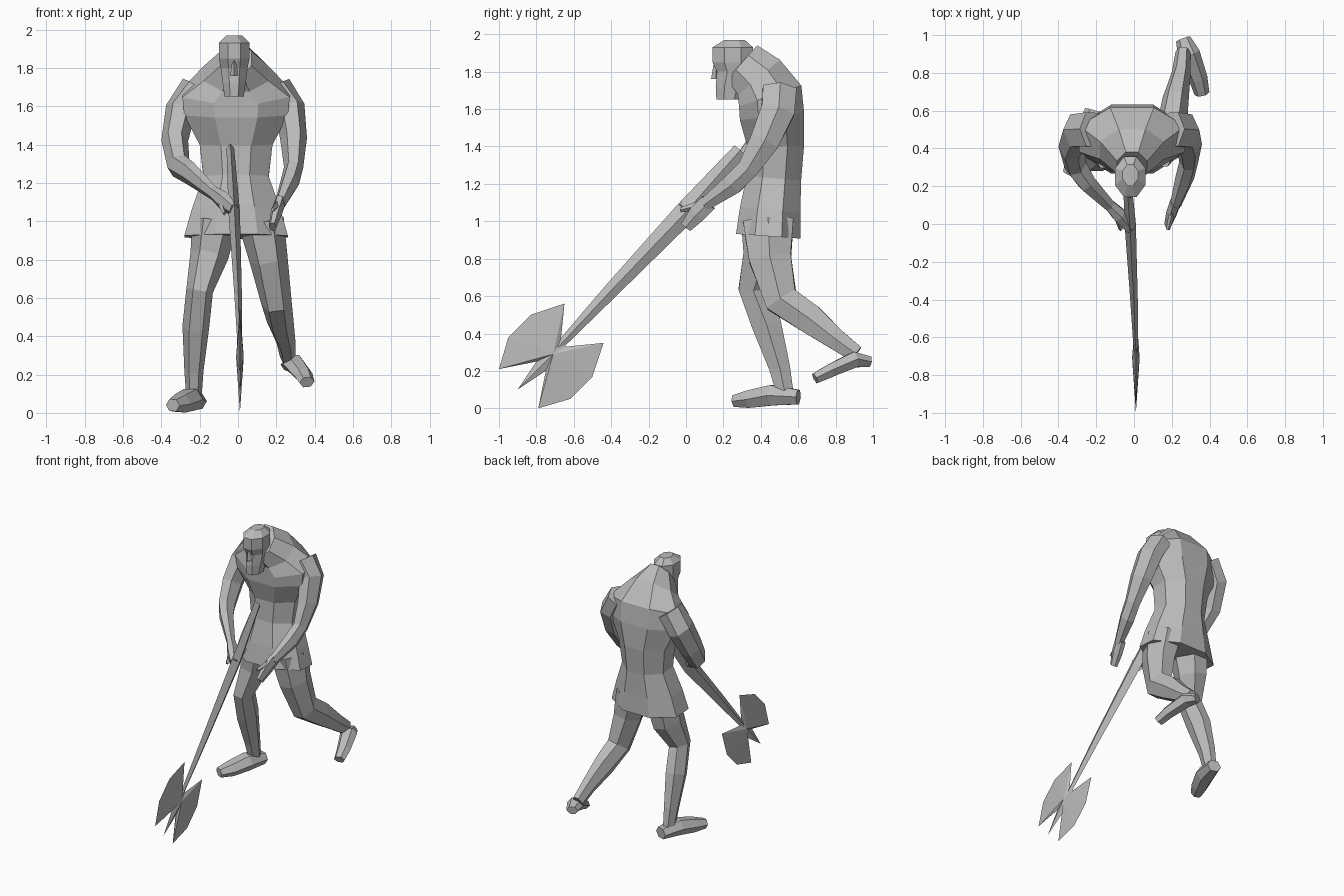
import bpy
import bmesh
import math
from mathutils import Vector

default_cube = bpy.data.objects.get("Cube")
if default_cube:
    bpy.data.objects.remove(default_cube, do_unlink=True)

# One plain grey for the whole figure
GREY = (.5, .5, .5, 1)
grey_material = bpy.data.materials.new("plain grey")
grey_material.use_nodes = True
grey_material.diffuse_color = GREY
shader = grey_material.node_tree.nodes["Principled BSDF"]
shader.inputs["Base Color"].default_value = GREY


def finish(name, bm):
    """Clean up the mesh and turn it into a flat shaded object."""
    bmesh.ops.recalc_face_normals(bm, faces=bm.faces)
    mesh = bpy.data.meshes.new(name)
    bm.to_mesh(mesh)
    bm.free()
    mesh.materials.append(grey_material)
    part = bpy.data.objects.new(name, mesh)
    bpy.context.collection.objects.link(part)


def loft(name, rings, sides, flat_front=False, upright=False):
    """Skin rings of (centre, half width, half depth) set square to their path."""
    bm = bmesh.new()
    turn = math.pi / sides if flat_front else 0
    grow = 1 / math.cos(turn)
    angles = [turn + math.tau * step / sides for step in range(sides)]
    loops = []
    for index, (centre, width, depth) in enumerate(rings):
        following = rings[min(index + 1, len(rings) - 1)][0]
        previous = rings[max(index - 1, 0)][0]
        along = Vector((0, 0, 1)) if upright else (following - previous).normalized()
        across = Vector((1, 0, 0))
        across = (across - along * across.dot(along)).normalized()
        outward = along.cross(across)
        loops.append([
            bm.verts.new(centre + grow * (across * width * math.cos(angle)
                                          + outward * depth * math.sin(angle)))
            for angle in angles
        ])
    for lower, upper in zip(loops, loops[1:]):
        for step in range(sides):
            before = step - 1
            bm.faces.new((lower[before], lower[step], upper[step], upper[before]))
    bm.faces.new(loops[0])
    bm.faces.new(loops[-1])
    finish(name, bm)


def limb(name, *joints, deep=1.3, sides=6):
    """Loft along joints of (x, y, z, half width) with depth in proportion."""
    rings = [(Vector((x, y, z)), width, width * deep) for x, y, z, width in joints]
    loft(name, rings, sides)


# Tunic, chest and hunched shoulders: (y, z, half width), deeper where wider
trunk = [
    (.44, .92, .27), (.45, 1.06, .23), (.47, 1.23, .17), (.48, 1.4, .19),
    (.46, 1.56, .27), (.45, 1.67, .28), (.39, 1.77, .17), (.3, 1.85, .08),
]
loft("torso", [
    (Vector((-.01, y, z)), width, .1 + width * .27) for y, z, width in trunk
], sides=8, flat_front=True)

# Bearded head, widest at the brow
skull = [
    (.23, 1.65, .05), (.24, 1.72, .06), (.26, 1.8, .07),
    (.25, 1.85, .08), (.25, 1.93, .08), (.26, 1.97, .04),
]
loft("head", [
    (Vector((-.02, y, z)), width, width * 1.35) for y, z, width in skull
], sides=8, flat_front=True, upright=True)
limb("nose", (-.02, .16, 1.76, .02), (-.02, .16, 1.84, .01), sides=4)

# Arms: the right one reaches across to the shaft
limb("left_arm",
     (.2, .5, 1.7, .08), (.27, .49, 1.59, .08), (.29, .42, 1.43, .07),
     (.29, .33, 1.28, .05), (.27, .25, 1.2, .05), (.22, .1, 1.09, .03))
limb("left_hand",
     (.22, .12, 1.1, .03), (.2, .06, 1.04, .03), (.18, 0, .97, .02), deep=1.8)
limb("left_thumb", (.21, .09, 1.09, .02), (.18, -.03, 1.06, .01), sides=4)
limb("right_arm",
     (-.22, .5, 1.7, .08), (-.3, .49, 1.58, .08), (-.33, .41, 1.42, .07),
     (-.31, .31, 1.29, .06), (-.25, .22, 1.25, .05), (-.12, .09, 1.14, .03))
limb("right_hand",
     (-.13, .1, 1.15, .03), (-.08, .05, 1.11, .04), (-.02, -.02, 1.06, .03))
limb("right_thumb", (-.1, .07, 1.12, .02), (-.07, -.03, 1.04, .01), sides=4)

# Legs: the right one stands, the left one trails behind
limb("right_leg",
     (-.12, .43, 1, .12), (-.15, .42, .82, .1), (-.2, .36, .64, .07),
     (-.22, .43, .45, .07), (-.23, .5, .22, .05), (-.23, .53, .08, .04))
limb("right_foot",
     (-.21, .6, .06, .05), (-.25, .46, .07, .07), (-.3, .34, .05, .06),
     (-.34, .26, .04, .04), deep=.9)
limb("left_leg",
     (.12, .44, 1, .12), (.16, .45, .8, .1), (.2, .51, .58, .08),
     (.22, .66, .48, .07), (.25, .8, .37, .05), (.26, .91, .29, .04))
limb("left_foot",
     (.26, .98, .25, .04), (.29, .9, .26, .06), (.34, .77, .2, .05),
     (.36, .69, .16, .04), deep=.8)

# Axe shaft, broad by the hands and tapering towards the blades
limb("axe_shaft",
     (-.04, .29, 1.38, .02), (-.02, 0, 1.05, .03), (0, -.4, .63, .02),
     (.01, -.7, .31, .01), deep=2, sides=4)

# Double axe head: one blade outline, mirrored over the shaft, with a tip spike
blade = [(-.67, .36), (-.65, .56), (-.83, .5), (-.95, .38), (-1, .21), (-.8, .25)]
spike = [(-.9, .1)]
mirrored = [(z - 1, y + 1) for y, z in reversed(blade)]
bm = bmesh.new()
rim = [bm.verts.new((.01, y, z)) for y, z in blade + spike + mirrored]
for hub_x in (-.01, .03):
    hub = bm.verts.new((hub_x, -.71, .29))
    for index, corner in enumerate(rim):
        bm.faces.new((rim[index - 1], corner, hub))
finish("axe_head", bm)
